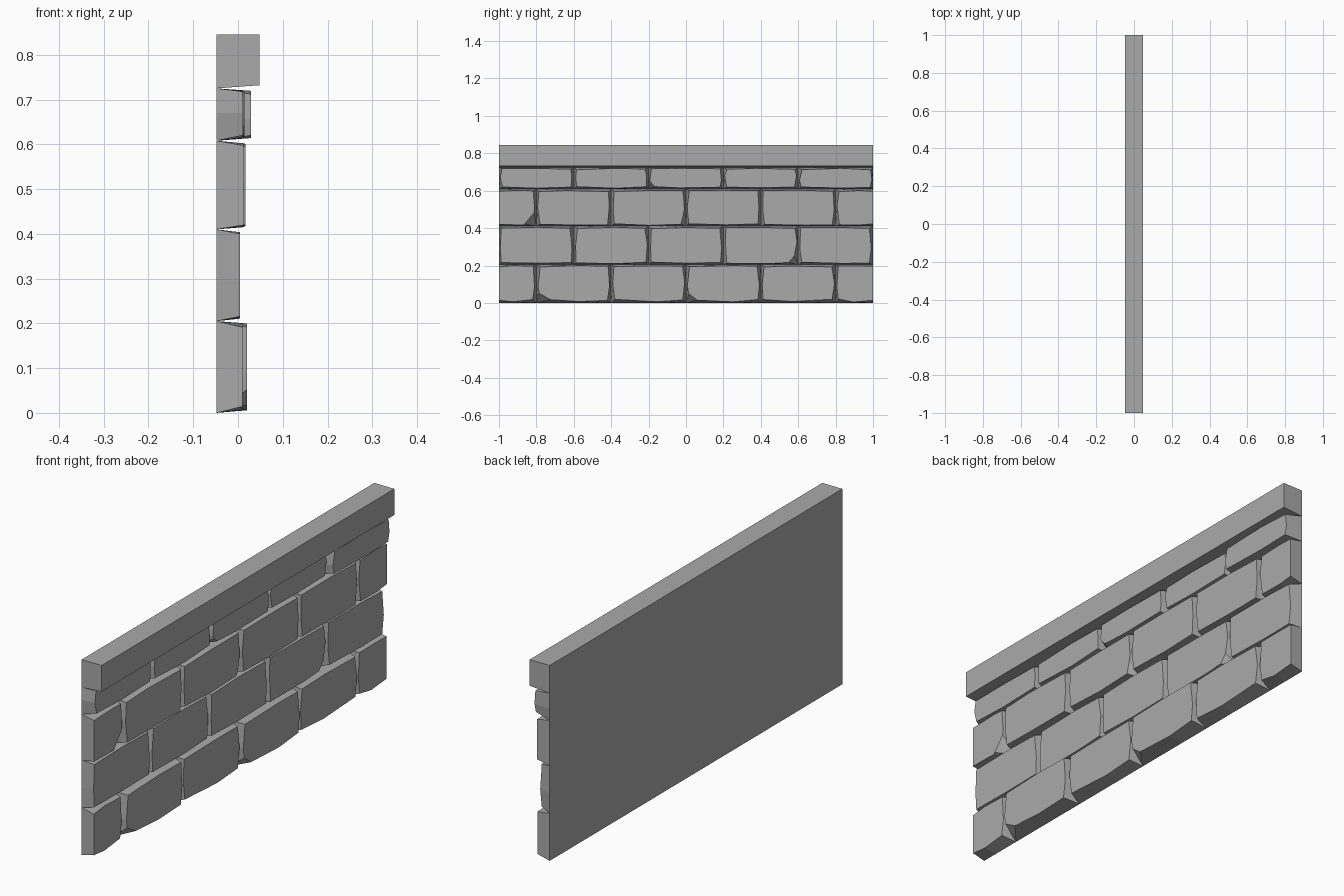
import bpy
import random

if "Cube" in bpy.data.objects:
    bpy.data.objects.remove(bpy.data.objects["Cube"])

random.seed(4)
BACK = -0.048

# Dark grey stone
stone = bpy.data.materials.new("stone")
stone.diffuse_color = (0.4, 0.4, 0.4, 1)
stone.use_nodes = True
stone.node_tree.nodes["Principled BSDF"].inputs["Base Color"].default_value = stone.diffuse_color


def make_object(name, verts, faces):
    mesh = bpy.data.meshes.new(name)
    mesh.from_pydata(verts, [], faces)
    mesh.update()
    mesh.materials.append(stone)
    obj = bpy.data.objects.new(name, mesh)
    bpy.context.collection.objects.link(obj)
    return obj


def brick(name, y0, y1, z0, z1, depth, chip=None):
    """Rough-faced block: cell outline at the back, bulging inset outline in front.
    chip = (corner index, y size, z size); corners run counter-clockwise from low left."""
    half = y1 - y0 < 0.3
    flush = {-1: half and y0 < -0.99, 1: half and y1 > 0.99}
    ym = (y0 + y1) / 2 + random.uniform(-0.05, 0.05)
    zm = (z0 + z1) / 2 + random.uniform(-0.02, 0.02)
    front, back = [], []

    def add(y, z, sy, sz, iy, iz):
        if flush.get(sy):
            iy = 0
        front.append((depth, y - sy * iy, z - sz * iz))
        back.append((BACK, y, z))

    r = random.uniform
    low = 0.006 if z0 == 0 else 0        # bottom course is more rounded below
    corners = [(y0, z0, -1, -1), (y1, z0, 1, -1), (y1, z1, 1, 1), (y0, z1, -1, 1)]
    mids = [(ym, z0, 0, -1), (y1, zm, 1, 0), (ym, z1, 0, 1), (y0, zm, -1, 0)]
    for i in range(4):
        y, z, sy, sz = corners[i]
        iy, iz = r(0.012, 0.021), r(0.007, 0.014) + (low if i < 2 else 0)
        if chip and chip[0] == i:
            ends = [(iy, iz + chip[2]), (iy + chip[1], iz)]
            for e in (ends if i in (0, 2) else ends[::-1]):
                add(y, z, sy, sz, *e)
        else:
            add(y, z, sy, sz, iy, iz)
        add(*mids[i], r(0.006, 0.011), r(0.005, 0.008))
    n = len(front)
    faces = [list(range(n))]
    for i in range(n):
        j = (i + 1) % n
        if back[i] == back[j]:
            faces.append([i, n + i, j])          # chipped corner facet
        else:
            faces.append([i, n + i, n + j, j])
    make_object(name, front + back, faces)


# Courses of bricks, alternately offset by half a brick
LEVELS = [0, 0.205, 0.41, 0.608, 0.725]
OFFSET = [-1, -0.8, -0.4, 0, 0.4, 0.8, 1]
WHOLE = [-1, -0.6, -0.2, 0.2, 0.6, 1]
DEPTHS = [[0.010, 0.02, 0.012, 0.02, 0.014, 0.011],
          [0.004, 0.002, 0.004, 0.003, 0.004],
          [0.012, 0.017, 0.014, 0.016, 0.014, 0.012],
          [0.010, 0.012, 0.015, 0.010, 0.029]]
CHIPS = {(0, 1): (0, 0.06, 0.035), (0, 3): (0, 0.045, 0.035),
         (1, 3): (1, 0.03, 0.035), (2, 0): (1, 0.05, 0.06),
         (2, 2): (1, 0.012, 0.05), (3, 2): (0, 0.02, 0.02)}
for row in range(4):
    ys = WHOLE if row % 2 else OFFSET
    for k in range(len(ys) - 1):
        brick(f"brick_{row + 1}_{k + 1}", ys[k], ys[k + 1], LEVELS[row],
              LEVELS[row + 1], DEPTHS[row][k], CHIPS.get((row, k)))

# Flat back of the wall
make_object("wall_back", [(BACK, -1, 0), (BACK, -1, 0.725), (BACK, 1, 0.725), (BACK, 1, 0)],
            [(0, 1, 2, 3)])

# Coping slab with a slightly sloped underside
profile = [(BACK, 0.725), (0.048, 0.732), (0.048, 0.845), (BACK, 0.845)]
make_object("coping", [(x, y, z) for y in (-1, 1) for x, z in profile],
            [(0, 1, 2, 3), (7, 6, 5, 4)] +
            [(i, i + 4, (i + 1) % 4 + 4, (i + 1) % 4) for i in range(4)])
